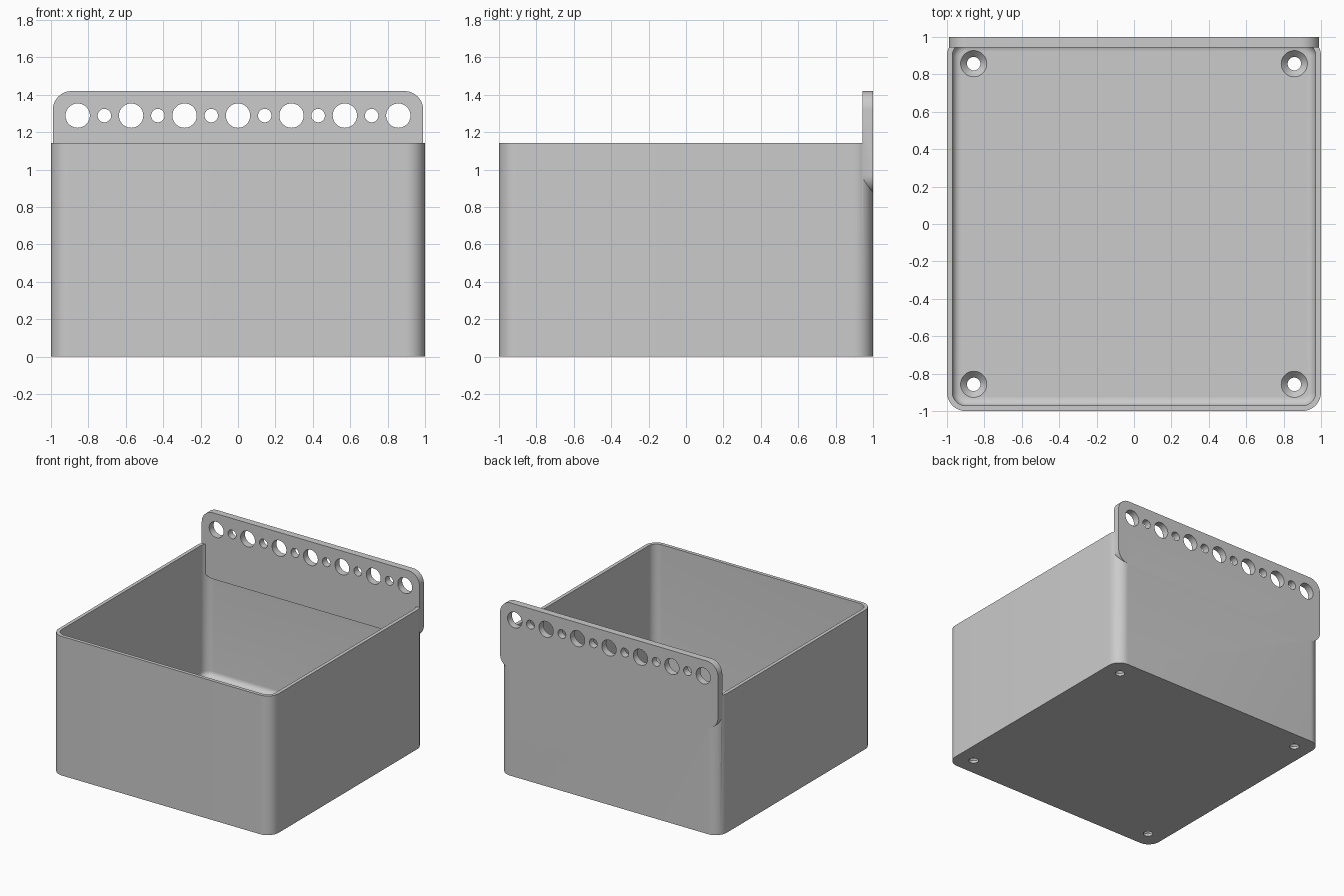
import bpy, bmesh, math
from mathutils import Matrix

cube = bpy.data.objects.get("Cube")
if cube:
    bpy.data.objects.remove(cube, do_unlink=True)

grey = bpy.data.materials.new("grey plastic")
grey.use_nodes = True
colour = (0.6, 0.6, 0.6, 1)
grey.diffuse_color = colour
grey.node_tree.nodes["Principled BSDF"].inputs["Base Color"].default_value = colour

WALL, FLOOR, HEIGHT = 0.029, 0.057, 1.143
PLATE, PITCH = 0.057, 1 / 7


def rounded_rect(hx, hy, r, steps=12):
    """Counter-clockwise outline of a rectangle with round corners."""
    pts = []
    for q, (sx, sy) in enumerate([(1, 1), (-1, 1), (-1, -1), (1, -1)]):
        for i in range(steps + 1):
            a = math.pi / 2 * (q + i / steps)
            pts.append((sx * (hx - r) + r * math.cos(a), sy * (hy - r) + r * math.sin(a)))
    return pts


def circle(r, n=48):
    return [(r * math.cos(math.tau * i / n), r * math.sin(math.tau * i / n)) for i in range(n)]


def loft(name, sections, matrix=Matrix()):
    """Solid through a list of (height, outline) sections."""
    bm = bmesh.new()
    rings = [[bm.verts.new((x, y, z)) for x, y in pts] for z, pts in sections]
    for low, high in zip(rings, rings[1:]):
        for i in range(len(low)):
            j = (i + 1) % len(low)
            bm.faces.new((low[i], low[j], high[j], high[i]))
    bm.faces.new(rings[0][::-1])
    bm.faces.new(rings[-1])
    bm.transform(matrix)
    bmesh.ops.recalc_face_normals(bm, faces=bm.faces)
    mesh = bpy.data.meshes.new(name)
    bm.to_mesh(mesh)
    bm.free()
    mesh.materials.append(grey)
    obj = bpy.data.objects.new(name, mesh)
    bpy.context.collection.objects.link(obj)
    return obj


def combine(target, other, operation):
    """Apply a boolean and drop the helper solid."""
    bpy.context.view_layer.objects.active = target
    mod = target.modifiers.new(operation, "BOOLEAN")
    mod.operation, mod.solver, mod.object = operation, "EXACT", other
    bpy.ops.object.modifier_apply(modifier=mod.name)
    bpy.data.objects.remove(other, do_unlink=True)


# Tub shell: rounded block minus a cavity with a filleted floor
tub = loft("storage_tub", [(z, rounded_rect(1, 1, 0.1)) for z in (0, HEIGHT)])
inner, fillet = 1 - WALL, 0.045
sections = []
for i in range(9):
    a = math.pi / 2 * i / 8
    inset = fillet * (1 - math.sin(a))
    sections.append((FLOOR + fillet * (1 - math.cos(a)),
                     rounded_rect(inner - inset, inner - inset, 0.071 - inset)))
sections.append((HEIGHT + 0.1, rounded_rect(inner, inner, 0.071)))
combine(tub, loft("cavity_cutter", sections), "DIFFERENCE")

# Hanging plate, upright along the back wall
low, high = 0.875, 1.42
upright = Matrix.Translation((0, 1, (low + high) / 2)) @ Matrix.Rotation(math.pi / 2, 4, "X")
outline = rounded_rect(0.99, (high - low) / 2, 0.1)
combine(tub, loft("hanging_plate", [(0, outline), (PLATE, outline)], upright), "UNION")

# Row of alternating large and small holes
for i in range(13):
    r = 0.036 if i % 2 else 0.065
    place = Matrix.Translation(((i - 6) * PITCH, 1, 1.289)) @ Matrix.Rotation(math.pi / 2, 4, "X")
    combine(tub, loft("hole_cutter", [(-0.1, circle(r)), (0.15, circle(r))], place), "DIFFERENCE")

# Countersunk screw holes in the floor
screw = [(-0.1, circle(0.036)), (0.02, circle(0.036)),
         (FLOOR, circle(0.07)), (FLOOR + 0.02, circle(0.07))]
for x in (-1, 1):
    for y in (-1, 1):
        place = Matrix.Translation((x * 6 * PITCH, y * 6 * PITCH, 0))
        combine(tub, loft("screw_cutter", screw, place), "DIFFERENCE")

# Smooth round corners, crisp edges
bpy.ops.object.select_all(action="DESELECT")
tub.select_set(True)
bpy.context.view_layer.objects.active = tub
bpy.ops.object.shade_smooth_by_angle(angle=math.radians(30))
